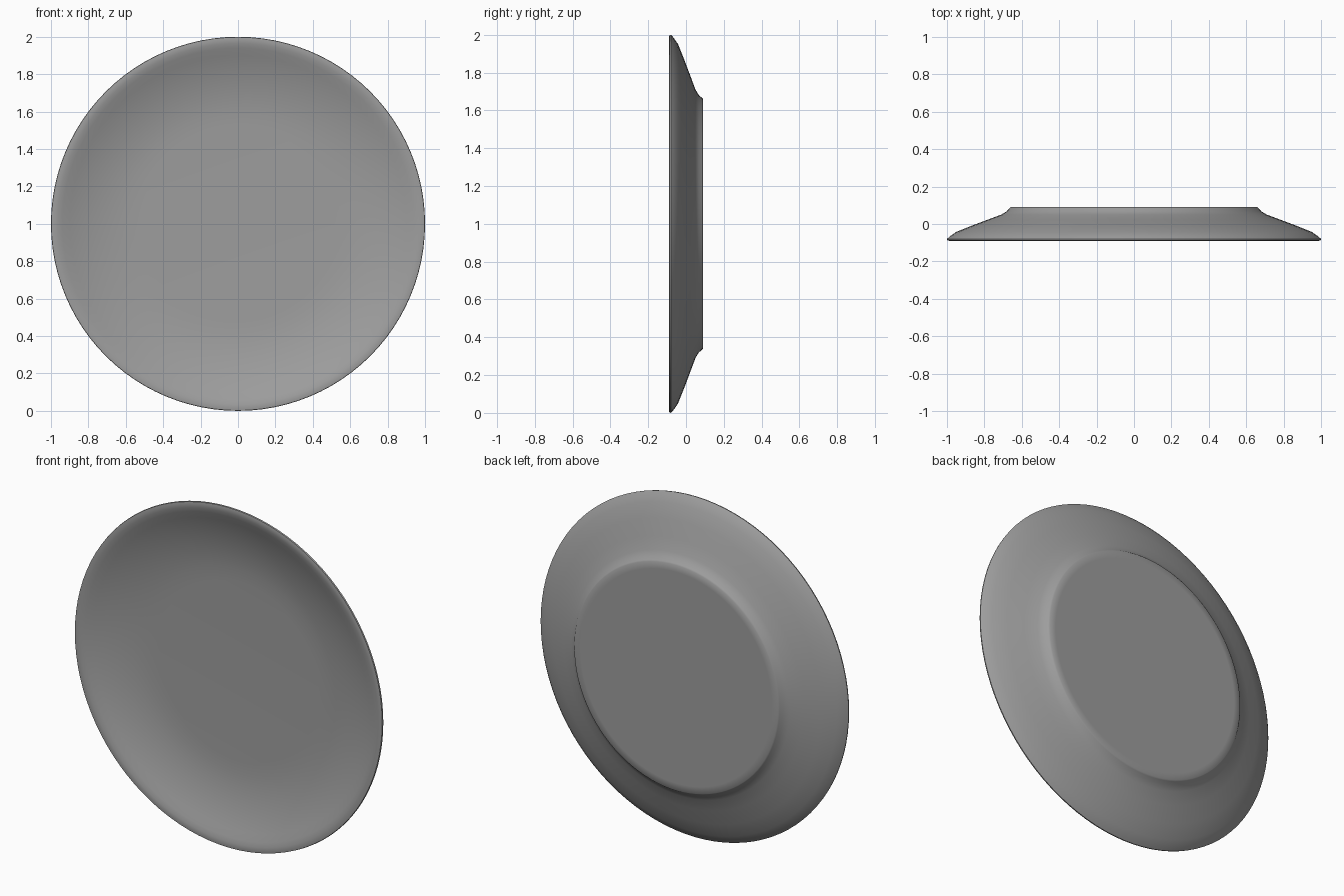
import bpy, bmesh, math
from mathutils import Vector, Matrix

cube = bpy.data.objects.get("Cube")
if cube:
    bpy.data.objects.remove(cube)

# Glaze colour
glaze = bpy.data.materials.new("grey glaze")
glaze.use_nodes = True
colour = (0.34, 0.34, 0.34, 1)
glaze.diffuse_color = colour
glaze.node_tree.nodes["Principled BSDF"].inputs["Base Color"].default_value = colour

# Half section as (radius, y): dished front, rim, flared back, foot, base
profile = [
    (0, 0.008), (0.52, 0.008), (0.6, 0.005), (0.68, -0.004), (0.76, -0.02),
    (0.84, -0.042), (0.9, -0.064), (0.94, -0.08), (0.965, -0.088), (0.985, -0.09),
    (0.998, -0.088), (1, -0.08), (0.985, -0.066), (0.95, -0.042), (0.87, -0.01),
    (0.78, 0.024), (0.71, 0.05), (0.68, 0.068), (0.667, 0.084), (0.66, 0.09),
    (0.62, 0.09), (0, 0.09),
]


def lathe(name, section, steps):
    """Turn a section around the y axis and stand it on the ground."""
    bm = bmesh.new()
    verts = [bm.verts.new((r, y, 0)) for r, y in section]
    edges = [bm.edges.new(pair) for pair in zip(verts, verts[1:])]
    bmesh.ops.spin(bm, geom=verts + edges, cent=(0, 0, 0), axis=(0, 1, 0),
                   angle=math.tau, steps=steps, use_duplicate=False)
    bmesh.ops.remove_doubles(bm, verts=bm.verts, dist=0.0005)
    bmesh.ops.recalc_face_normals(bm, faces=bm.faces)
    bmesh.ops.transform(bm, matrix=Matrix.Translation(Vector((0, 0, 1))), verts=bm.verts)
    mesh = bpy.data.meshes.new(name)
    bm.to_mesh(mesh)
    bm.free()
    obj = bpy.data.objects.new(name, mesh)
    bpy.context.collection.objects.link(obj)
    return obj


# Plate
plate = lathe("plate", profile, 96)
plate.data.materials.append(glaze)
bpy.context.view_layer.objects.active = plate
plate.select_set(True)
bpy.ops.object.shade_smooth_by_angle(angle=math.radians(60))
